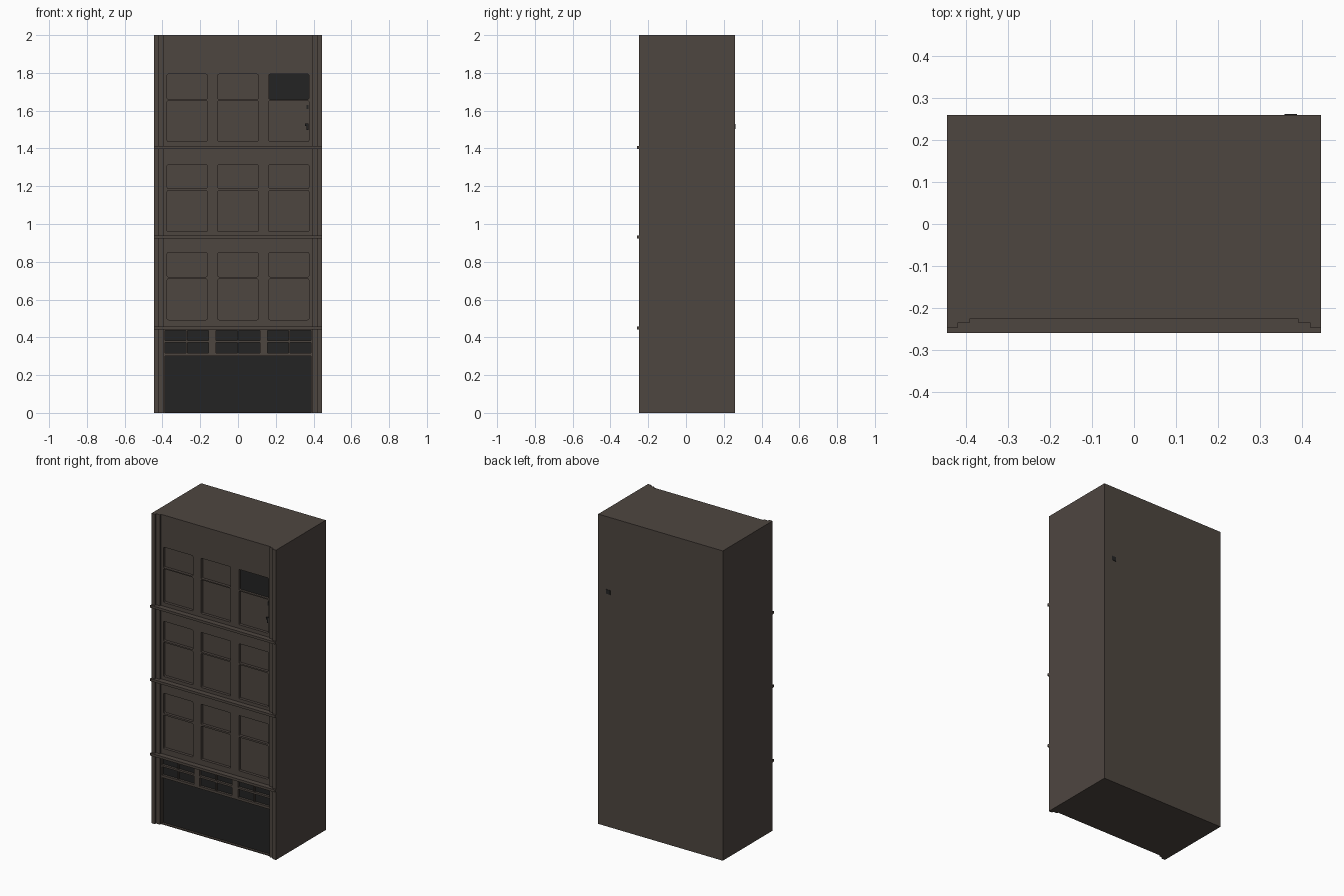
import bpy, bmesh
from mathutils import Vector

if "Cube" in bpy.data.objects:
    bpy.data.objects.remove(bpy.data.objects["Cube"])

W, FACE, BACK = 0.445, -0.226, 0.26
DEPTH = 0.018
FLOOR = FACE + DEPTH


def material(name, rgb):
    m = bpy.data.materials.new(name)
    m.diffuse_color = (*rgb, 1)
    m.use_nodes = True
    m.node_tree.nodes["Principled BSDF"].inputs["Base Color"].default_value = m.diffuse_color
    return m


brown = material("dark_brown_paint", (0.076, 0.061, 0.051))
black = material("black", (0.017, 0.017, 0.017))


def add_box(bm, x0, x1, y0, y1, z0, z1, bevel=0):
    vs = bmesh.ops.create_cube(bm, size=1)["verts"]
    for v in vs:
        v.co = Vector((x1 if v.co.x > 0 else x0, y1 if v.co.y > 0 else y0, z1 if v.co.z > 0 else z0))
    if bevel:  # clip the corners seen from the front
        edges = {e for v in vs for e in v.link_edges
                 if abs(e.verts[0].co.y - e.verts[1].co.y) > 1e-4}
        bmesh.ops.bevel(bm, geom=list(edges), offset=bevel, segments=2, profile=0.5, affect='EDGES')


def finish(bm, name, mat):
    bmesh.ops.recalc_face_normals(bm, faces=bm.faces)
    me = bpy.data.meshes.new(name)
    bm.to_mesh(me)
    bm.free()
    me.materials.append(mat)
    ob = bpy.data.objects.new(name, me)
    bpy.context.collection.objects.link(ob)
    return ob


def boxes(name, mat, specs, bevel=0):
    bm = bmesh.new()
    for s in specs:
        add_box(bm, *s, bevel=bevel)
    return finish(bm, name, mat)


# Cabinet body: stepped pilaster profile extruded upward
half = [(0.392, FACE), (0.392, -0.236), (0.42, -0.236), (0.42, -0.248), (W, -0.248), (W, BACK)]
profile = half + [(-x, y) for x, y in reversed(half)]
bm = bmesh.new()
f = bm.faces.new([bm.verts.new((x, y, 0)) for x, y in profile])
top = bmesh.ops.extrude_face_region(bm, geom=[f])["geom"]
bmesh.ops.translate(bm, verts=[g for g in top if isinstance(g, bmesh.types.BMVert)], vec=(0, 0, 2))
body = finish(bm, "cabinet_body", brown)

# Recess layouts
columns = [(-0.375, -0.164), (-0.106, 0.106), (0.164, 0.375)]
rows = [(1.66, 1.793), (1.436, 1.653), (1.187, 1.314), (0.959, 1.178),
        (0.72, 0.85), (0.493, 0.709)]
panels = [(a, b, -0.3, FLOOR, c, d) for a, b in columns for c, d in rows]
vents = []
for a, b in [(-0.386, -0.157), (-0.117, 0.117), (0.157, 0.386)]:
    mid = (a + b) / 2
    for c, d in [(0.318, 0.372), (0.384, 0.437)]:
        vents += [(a, mid - 0.003, c, d), (mid + 0.003, b, c, d)]
lower = (-0.386, 0.386, 0.006, 0.302)


def cut(specs, bevel=0):
    cutter = boxes("recess_cutter", brown, specs, bevel)
    cutter.hide_render = True
    mod = body.modifiers.new("recesses", 'BOOLEAN')
    mod.operation, mod.solver, mod.object = 'DIFFERENCE', 'EXACT', cutter
    bpy.context.view_layer.objects.active = body
    bpy.ops.object.modifier_apply(modifier=mod.name)
    bpy.data.objects.remove(cutter)


cut(panels, 0.006)
cut([(a, b, -0.3, FLOOR, c, d) for a, b, c, d in vents + [lower]])


# Black plates lying on the recess floors
def plate(a, b, c, d):
    return (a, b, FLOOR - 0.003, FLOOR + 0.002, c, d)


boxes("vent_backs", black, [plate(*v) for v in vents])
boxes("lower_panel", black, [plate(*lower)])
boxes("notice_panel", black, [plate(*columns[2], *rows[0])])

# Horizontal mouldings across the front
boxes("front_mouldings", brown,
      [(-W, W, -0.26, FACE + 0.01, c, d) for c, d in [(1.396, 1.412), (0.922, 0.938), (0.441, 0.457)]])

# Door hardware, front and back
boxes("door_lock", black, [(0.362, 0.372, FLOOR - 0.006, FLOOR + 0.002, 1.608, 1.63)])
boxes("door_handle", black, [(0.362, 0.372, FLOOR - 0.012, FLOOR + 0.002, 1.498, 1.532),
                             (0.354, 0.363, FLOOR - 0.012, FLOOR - 0.004, 1.518, 1.532)])
boxes("rear_latch", black, [(0.358, 0.388, BACK - 0.004, BACK + 0.002, 1.502, 1.53)])
